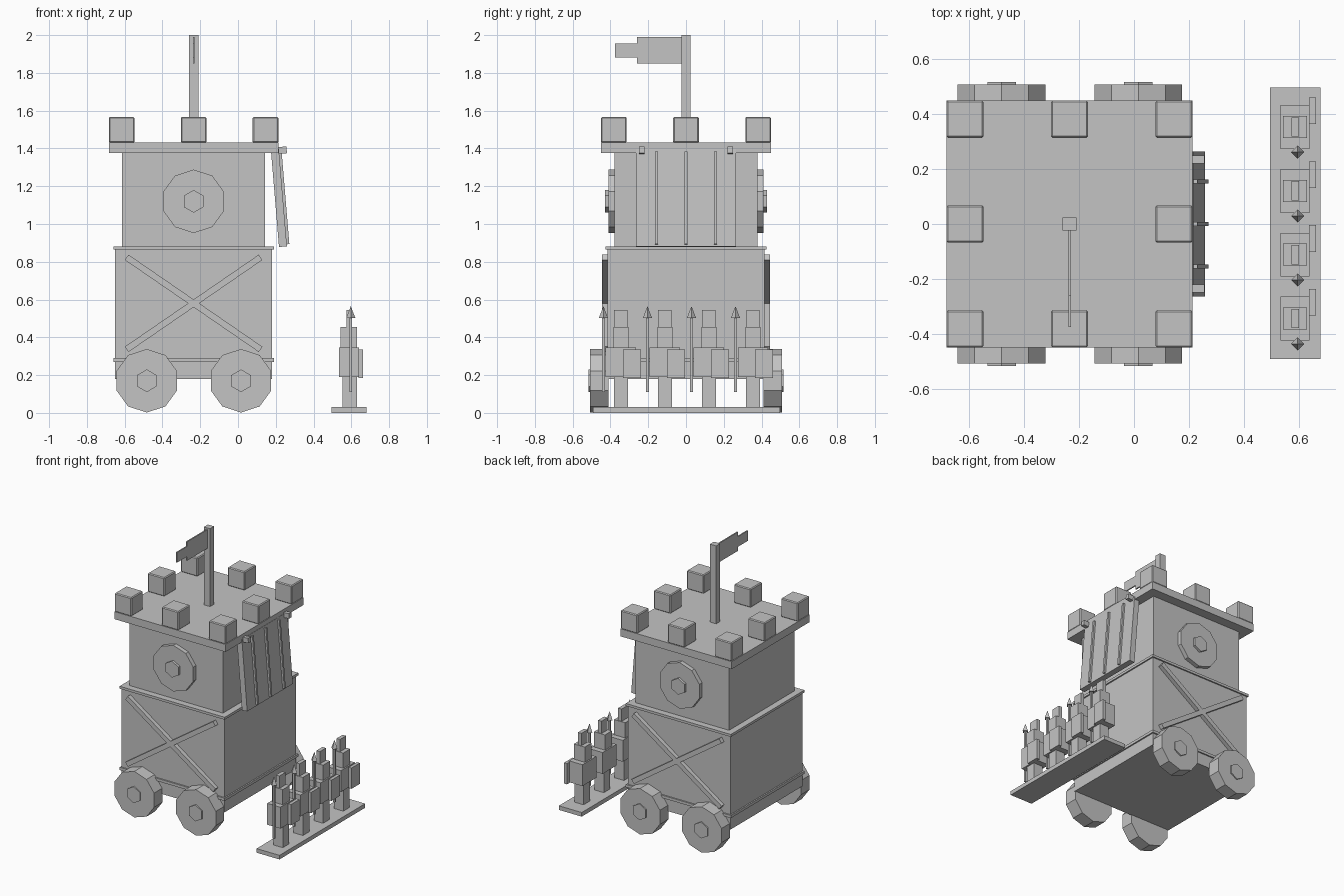
import bpy, bmesh
from math import radians, atan2, hypot
from mathutils import Matrix, Vector

if "Cube" in bpy.data.objects:
    bpy.data.objects.remove(bpy.data.objects["Cube"], do_unlink=True)

grey = bpy.data.materials.new("plain grey")
COLOUR = (0.55, 0.55, 0.55, 1)
grey.diffuse_color = COLOUR
grey.use_nodes = True
grey.node_tree.nodes["Principled BSDF"].inputs["Base Color"].default_value = COLOUR


def finish(name, bm, matrix=None):
    if matrix is not None:
        bm.transform(matrix)
    mesh = bpy.data.meshes.new(name)
    bm.to_mesh(mesh)
    bm.free()
    mesh.materials.append(grey)
    ob = bpy.data.objects.new(name, mesh)
    bpy.context.collection.objects.link(ob)
    return ob


def box(name, centre, size, rot=None, bevel=0):
    bm = bmesh.new()
    bmesh.ops.create_cube(bm, size=1, matrix=Matrix.Diagonal((*size, 1)))
    if bevel:
        bmesh.ops.bevel(bm, geom=bm.edges[:], offset=bevel, segments=1, affect='EDGES')
    return finish(name, bm, Matrix.Translation(centre) @ (rot or Matrix()))


def disc(name, x, z, r, sides, y_in, y_out, side):
    """Prism along y with a vertex pointing up."""
    bm = bmesh.new()
    bmesh.ops.create_cone(bm, cap_ends=True, segments=sides, radius1=r, radius2=r,
                          depth=y_out - y_in)
    # rotate so the first vertex points up, whichever axis it starts on
    v = bm.verts[:][0].co
    turn = Matrix.Rotation(radians(90) - atan2(v.y, v.x), 4, 'Z')
    lay = Matrix.Rotation(radians(90), 4, 'X')
    place = Matrix.Translation((x, side * (y_in + y_out) / 2, z))
    return finish(name, bm, place @ lay @ turn)


CX = -0.235  # tower axis

# Tower storeys, ledges and roof deck
box("lower_storey", (CX, 0, 0.53), (0.83, 0.83, 0.7))
box("upper_storey", (CX, 0, 1.125), (0.756, 0.756, 0.5))
box("lower_ledge", (CX, 0, 0.28), (0.85, 0.85, 0.02))
box("upper_ledge", (CX, 0, 0.873), (0.85, 0.85, 0.018))
box("roof_deck", (CX, 0, 1.403), (0.898, 0.9, 0.055))

# Battlements around the deck
for i in (-1, 0, 1):
    for j in (-1, 0, 1):
        if i or j:
            box("battlement", (CX + i * 0.381, j * 0.382, 1.498),
                (0.136, 0.136, 0.137), bevel=0.006)

# Flag and pole
box("flag_pole", (CX, 0, 1.715), (0.05, 0.046, 0.57))
box("flag", (CX, -0.14, 1.92), (0.009, 0.24, 0.138))
box("flag_tail", (CX, -0.315, 1.918), (0.009, 0.12, 0.074))

# Wheels, round shields and cross braces on both flanks
for side in (-1, 1):
    for x in (-0.483, 0.016):
        disc("wheel", x, 0.17, 0.168, 10, 0.41, 0.508, side)
        disc("wheel_hub", x, 0.17, 0.06, 6, 0.47, 0.517, side)
    disc("round_shield", CX, 1.12, 0.168, 10, 0.375, 0.41, side)
    disc("shield_boss", CX, 1.12, 0.06, 6, 0.39, 0.428, side)
    for tilt in (-34.5, 34.5):
        box("cross_brace", (CX, side * 0.428, 0.58), (0.86, 0.035, 0.034),
            Matrix.Rotation(radians(tilt), 4, 'Y'))

# Raised drawbridge, leaning outwards at the bottom
top, bottom = Vector((0.195, 0, 1.395)), Vector((0.238, 0, 0.88))
lean = Matrix.Rotation(atan2(top.x - bottom.x, top.z - bottom.z), 4, 'Y')
mid, length = (top + bottom) / 2, hypot(top.x - bottom.x, top.z - bottom.z)
box("drawbridge", mid, (0.042, 0.527, length), lean)
for y in (-0.155, 0, 0.155):
    box("drawbridge_batten", mid + Vector((0.022, y, 0)), (0.026, 0.016, length - 0.025), lean)
for y in (-0.235, 0.235):
    box("drawbridge_peg", (0.225, y, 1.39), (0.066, 0.03, 0.036), lean)

# Row of soldiers on a plinth
box("soldier_plinth", (0.588, 0.002, 0.015), (0.185, 0.99, 0.03))
for n in range(4):
    y = -0.345 + n * 0.233
    box("soldier_legs", (0.592, y, 0.11), (0.075, 0.074, 0.164))
    box("soldier_torso", (0.587, y, 0.267), (0.107, 0.16, 0.156))
    box("soldier_head", (0.587, y, 0.4), (0.088, 0.08, 0.112))
    box("soldier_crest", (0.588, y, 0.5), (0.028, 0.07, 0.092))
    box("soldier_shield", (0.651, y + 0.059, 0.26), (0.024, 0.097, 0.152))
    box("spear_shaft", (0.597, y - 0.092, 0.31), (0.014, 0.014, 0.4))
    bm = bmesh.new()
    bmesh.ops.create_cone(bm, cap_ends=True, segments=4, radius1=0.024, radius2=0, depth=0.062)
    finish("spear_head", bm, Matrix.Translation((0.597, y - 0.092, 0.534)))
